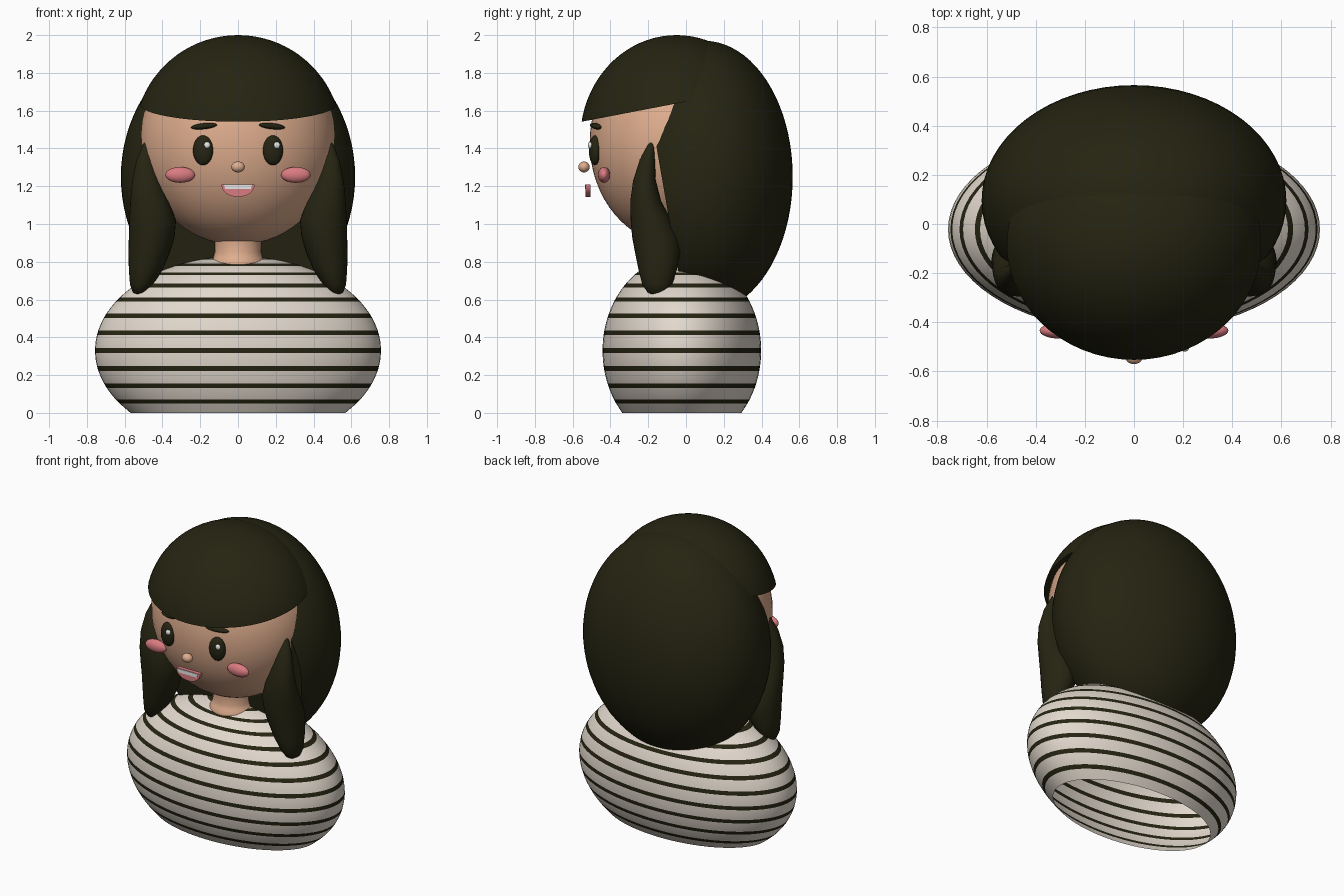
import bpy, bmesh, math
from mathutils import Vector, Matrix

if "Cube" in bpy.data.objects:
    bpy.data.objects.remove(bpy.data.objects["Cube"])


def material(name, rgb):
    m = bpy.data.materials.new(name)
    m.diffuse_color = (*rgb, 1)
    m.use_nodes = True
    m.node_tree.nodes["Principled BSDF"].inputs["Base Color"].default_value = m.diffuse_color
    return m


DARK = material("dark_olive", (0.019, 0.018, 0.006))
SKIN = material("skin", (0.74, 0.42, 0.27))
CREAM = material("cream", (0.76, 0.69, 0.61))
PINK = material("rose_pink", (0.70, 0.20, 0.22))
WHITE = material("white", (0.85, 0.85, 0.85))


def finish(bm, name, *mats, recalc=True):
    if recalc:
        bmesh.ops.recalc_face_normals(bm, faces=bm.faces)
    me = bpy.data.meshes.new(name)
    bm.to_mesh(me)
    bm.free()
    for m in mats:
        me.materials.append(m)
    ob = bpy.data.objects.new(name, me)
    bpy.context.collection.objects.link(ob)
    bpy.ops.object.select_all(action='DESELECT')
    ob.select_set(True)
    bpy.context.view_layer.objects.active = ob
    bpy.ops.object.shade_smooth_by_angle(angle=math.radians(40))
    return ob


def ellipsoid(name, centre, radii, mat, rot=(0, 0), cut=None, seg=48, rings=24):
    """Ellipsoid turned about y then z; cut = (point, normal) removes the normal side."""
    bm = bmesh.new()
    bmesh.ops.create_uvsphere(bm, u_segments=seg, v_segments=rings, radius=1)
    mx = (Matrix.Translation(centre) @ Matrix.Rotation(rot[1], 4, 'Z')
          @ Matrix.Rotation(rot[0], 4, 'Y') @ Matrix.Diagonal((*radii, 1)))
    bm.transform(mx)
    if cut:
        geom = bm.verts[:] + bm.edges[:] + bm.faces[:]
        res = bmesh.ops.bisect_plane(bm, geom=geom, plane_co=cut[0],
                                     plane_no=Vector(cut[1]).normalized(), clear_outer=True)
        rim = [e for e in res['geom_cut'] if isinstance(e, bmesh.types.BMEdge)]
        bmesh.ops.contextual_create(bm, geom=rim)
    return finish(bm, name, mat)


def loft(name, sections, mat, n=32, caps=True):
    """Horizontal elliptical sections (z, cx, half_x, cy, half_y)."""
    bm = bmesh.new()
    loops = []
    for z, cx, hx, cy, hy in sections:
        loops.append([bm.verts.new((cx + hx * math.cos(a), cy + hy * math.sin(a), z))
                      for a in (2 * math.pi * i / n for i in range(n))])
    for a, b in zip(loops, loops[1:]):
        for i in range(n):
            j = (i + 1) % n
            bm.faces.new((a[i], a[j], b[j], b[i]))
    if caps:
        bm.faces.new(loops[0][::-1])
        bm.faces.new(loops[-1])
    return finish(bm, name, mat)


# Striped sweater: open-bottomed ellipsoid, stripes at equal latitude steps
STEP, HALF = 0.19, 0.026
angles = [-math.asin(0.33 / 0.5)]
for k in range(-3, 8):
    c = k * STEP
    angles += [c - HALF, c + HALF, c + STEP / 2]
angles.append(1.5)
bm = bmesh.new()
N = 72
loops = []
for t in angles:
    loops.append([bm.verts.new((0.757 * math.cos(t) * math.cos(2 * math.pi * i / N),
                                -0.022 + 0.42 * math.cos(t) * math.sin(2 * math.pi * i / N),
                                0.33 + 0.5 * math.sin(t))) for i in range(N)])
for r, (a, b) in enumerate(zip(loops, loops[1:])):
    mid = (angles[r] + angles[r + 1]) / 2
    stripe = abs(mid - STEP * round(mid / STEP)) < 0.01
    for i in range(N):
        j = (i + 1) % N
        bm.faces.new((a[i], a[j], b[j], b[i])).material_index = int(stripe)
bm.faces.new(loops[-1])
finish(bm, "striped_sweater", CREAM, DARK, recalc=False)

# Neck with flared base
loft("neck", [(z, 0, r, -0.05, r) for z, r in
              ((0.76, 0.135), (0.78, 0.147), (0.80, 0.147), (0.82, 0.132),
               (0.85, 0.124), (0.90, 0.124), (0.96, 0.13))], SKIN)

# Head and hair masses
ellipsoid("head", (0, -0.05, 1.43), (0.52, 0.46, 0.54), SKIN, seg=64, rings=32)
ellipsoid("back_hair", (0, 0.095, 1.25), (0.62, 0.47, 0.72), DARK, seg=64, rings=40,
          cut=((0, -0.19, 1.6), (0, -0.8, -0.14)))
ellipsoid("fringe", (0, -0.05, 1.45), (0.55, 0.51, 0.55), DARK, seg=64, rings=40,
          cut=((0, -0.56, 1.54), (0, 0.10, -0.52)))

# Side locks: (z, centre x, half x, centre y, half y)
LOCK = [(0.622, 0.52, 0.012, -0.155, 0.02), (0.64, 0.518, 0.04, -0.15, 0.055),
        (0.68, 0.51, 0.062, -0.152, 0.08), (0.76, 0.488, 0.09, -0.15, 0.102),
        (0.85, 0.47, 0.11, -0.15, 0.12), (0.93, 0.457, 0.121, -0.16, 0.125),
        (1.02, 0.452, 0.124, -0.185, 0.108), (1.12, 0.468, 0.102, -0.213, 0.082),
        (1.23, 0.487, 0.073, -0.22, 0.06), (1.34, 0.492, 0.045, -0.205, 0.04),
        (1.41, 0.487, 0.022, -0.187, 0.02), (1.445, 0.484, 0.006, -0.18, 0.006)]
for side, s in (("left", -1), ("right", 1)):
    loft(side + "_lock", [(z, s * cx, hx, cy, hy) for z, cx, hx, cy, hy in LOCK], DARK)
    # Eye with highlight, brow and cheek
    ellipsoid(side + "_eye", (s * 0.185, -0.483, 1.39), (0.054, 0.03, 0.079), DARK,
              rot=(0, s * 0.2), seg=32, rings=16)
    ellipsoid(side + "_eye_highlight", (s * 0.185 + 0.021, -0.507, 1.417),
              (0.017, 0.012, 0.018), WHITE, seg=16, rings=10)
    ellipsoid(side + "_brow", (s * 0.18, -0.476, 1.518), (0.074, 0.022, 0.016), DARK,
              rot=(s * 0.1, s * 0.35), seg=24, rings=12)
    ellipsoid(side + "_cheek", (s * 0.306, -0.434, 1.26), (0.078, 0.032, 0.042), PINK,
              seg=32, rings=16)

# Nose
ellipsoid("nose", (0, -0.54, 1.302), (0.036, 0.03, 0.029), SKIN, seg=24, rings=16)


# Smiling mouth: half-disc slab with a teeth plate on its front
def slab(name, outline, y0, y1, mat):
    bm = bmesh.new()
    f = bm.faces.new([bm.verts.new((x, y0, z)) for x, z in outline])
    ext = bmesh.ops.extrude_face_region(bm, geom=[f])
    vs = [v for v in ext['geom'] if isinstance(v, bmesh.types.BMVert)]
    bmesh.ops.translate(bm, verts=vs, vec=(0, y1 - y0, 0))
    return finish(bm, name, mat)


arc = [math.pi * i / 20 for i in range(21)]
slab("mouth", [(0.088 * math.cos(a), 1.21 - 0.066 * math.sin(a) ** 0.9) for a in arc],
     -0.505, -0.532, PINK)
slab("teeth", [(-0.074, 1.208), (0.074, 1.208), (0.068, 1.184), (-0.068, 1.184)],
     -0.53, -0.536, WHITE)
